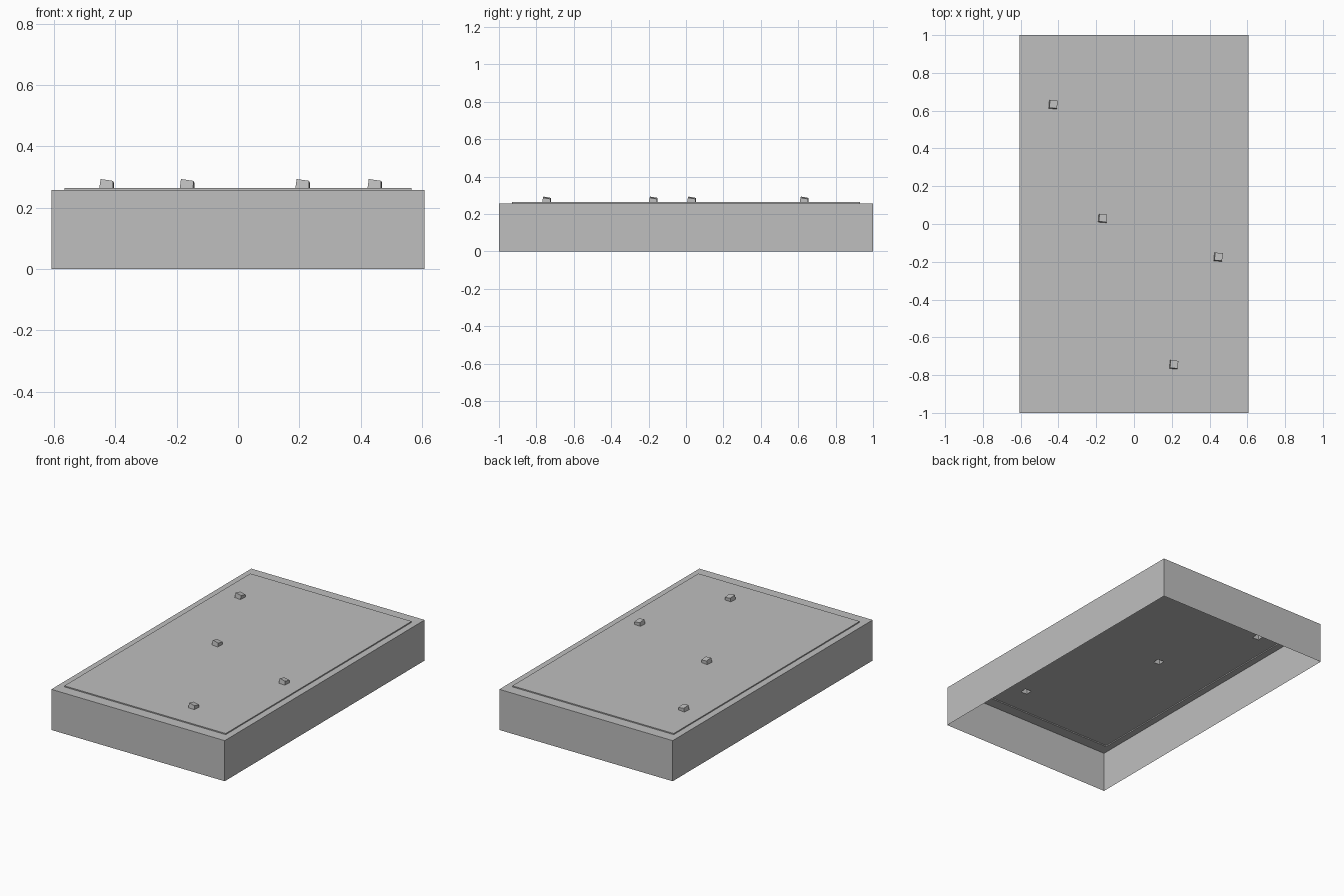
import bpy, bmesh
from math import radians
from mathutils import Matrix, Vector

cube = bpy.data.objects.get("Cube")
if cube:
    bpy.data.objects.remove(cube, do_unlink=True)

grey = bpy.data.materials.new("plain_grey")
grey.use_nodes = True
COLOUR = (0.52, 0.52, 0.52, 1)
grey.diffuse_color = COLOUR
grey.node_tree.nodes["Principled BSDF"].inputs["Base Color"].default_value = COLOUR

HALF_X, HALF_Y = 0.607, 1.0
RIM_Z, PANEL_Z = 0.257, 0.264
PANEL_X, PANEL_Y = 0.565, 0.93
VENTS = [(-0.428, 0.632), (-0.166, 0.03), (0.446, -0.175), (0.211, -0.745)]


def rectangle(hx, hy, z):
    """Corner loop, anticlockwise from above."""
    return [Vector((sx * hx, sy * hy, z))
            for sx, sy in ((-1, -1), (1, -1), (1, 1), (-1, 1))]


def add_loop(bm, points):
    return [bm.verts.new(p) for p in points]


def skin(bm, loops):
    """Join successive corner loops with quads."""
    for low, high in zip(loops, loops[1:]):
        for i in range(len(low)):
            j = (i + 1) % len(low)
            bm.faces.new((low[i], low[j], high[j], high[i]))


def finish(bm, name):
    mesh = bpy.data.meshes.new(name)
    bm.to_mesh(mesh)
    bm.free()
    mesh.materials.append(grey)
    obj = bpy.data.objects.new(name, mesh)
    bpy.context.collection.objects.link(obj)
    return obj


def vent_base(x, y):
    turn = Matrix.Rotation(radians(-5), 3, 'Z')
    return [turn @ p + Vector((x, y, PANEL_Z)) for p in rectangle(0.022, 0.022, 0)]


# Open-bottomed casing: walls, flat rim and the small step up to the panel
bm = bmesh.new()
skin(bm, [add_loop(bm, rectangle(*size)) for size in (
    (HALF_X, HALF_Y, 0), (HALF_X, HALF_Y, RIM_Z),
    (PANEL_X, PANEL_Y, RIM_Z), (PANEL_X, PANEL_Y, PANEL_Z))])
finish(bm, "casing")

# Raised top panel, open beneath each vent
bm = bmesh.new()
outlines = [rectangle(PANEL_X, PANEL_Y, PANEL_Z)] + [vent_base(*v) for v in VENTS]
for outline in outlines:
    ring = add_loop(bm, outline)
    for a, b in zip(ring, ring[1:] + ring[:1]):
        bm.edges.new((a, b))
bmesh.ops.triangle_fill(bm, edges=bm.edges[:], use_beauty=True, normal=(0, 0, 1))
bm.normal_update()
for face in bm.faces:
    if face.normal.z < 0:
        face.normal_flip()
bmesh.ops.dissolve_limit(bm, angle_limit=radians(1), verts=bm.verts[:], edges=bm.edges[:])
finish(bm, "top_panel")

# Small hollow vents with tops sloping down towards the back left
for number, (x, y) in enumerate(VENTS, 1):
    bm = bmesh.new()
    base = vent_base(x, y)
    top = []
    for p in base:
        dx, dy = p.x - x, p.y - y
        top.append(Vector((x + 0.92 * dx + 0.002, y + 0.92 * dy + 0.002,
                           PANEL_Z + 0.023 - 0.15 * (dx + dy))))
    loops = [add_loop(bm, base), add_loop(bm, top)]
    skin(bm, loops)
    bm.faces.new(loops[1])
    finish(bm, f"vent_{number}")
